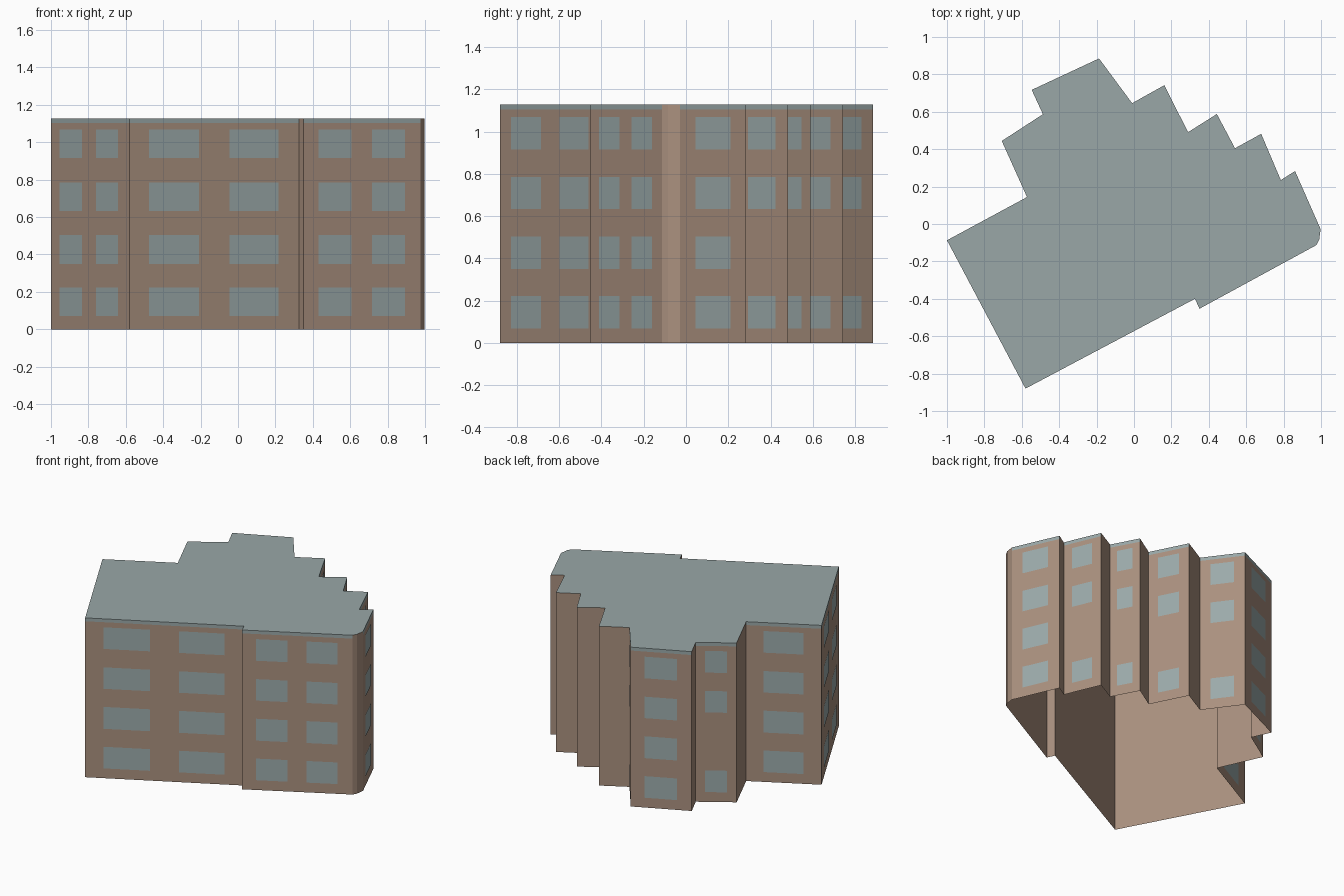
import bpy
import bmesh
from mathutils import Vector

cube = bpy.data.objects.get("Cube")
if cube:
    bpy.data.objects.remove(cube, do_unlink=True)

HEIGHT, BAND = 1.127, 1.103
ROWS = [(0.07, 0.223), (0.35, 0.505), (0.633, 0.785), (0.915, 1.068)]
ALL, GAP = (0, 1, 2, 3), (0, 2, 3)      # storeys with windows
MID = [(0.23, 0.76)]                    # one centred window along a wall
NONE = []

# Each corner with the wall that starts there: (x, y, window spans, storeys)
PLAN = [
    (-1.0, -0.087, [(0.11, 0.40), (0.58, 0.86)], ALL),
    (-0.58, -0.88, [(0.115, 0.41), (0.59, 0.878)], ALL),
    (0.326, -0.40, NONE, ALL),
    (0.35, -0.453, [(0.125, 0.41), (0.583, 0.865)], ALL),
    (0.975, -0.113, NONE, ALL),
    (0.99, -0.085, NONE, ALL),
    (0.998, -0.028, MID, ALL),
    (0.861, 0.283, NONE, ALL),
    (0.785, 0.235, MID, GAP),
    (0.68, 0.482, NONE, ALL),
    (0.54, 0.405, MID, GAP),
    (0.443, 0.588, NONE, ALL),
    (0.289, 0.491, MID, GAP),
    (0.162, 0.742, NONE, ALL),
    (-0.01, 0.646, MID, GAP),
    (-0.187, 0.885, MID, ALL),
    (-0.547, 0.717, NONE, ALL),
    (-0.487, 0.587, MID, GAP),
    (-0.707, 0.444, NONE, ALL),
    (-0.572, 0.144, MID, ALL),
]


def material(name, colour):
    mat = bpy.data.materials.new(name)
    mat.use_nodes = True
    mat.diffuse_color = (*colour, 1)
    bsdf = mat.node_tree.nodes["Principled BSDF"]
    bsdf.inputs["Base Color"].default_value = (*colour, 1)
    bsdf.inputs["Roughness"].default_value = 0.9
    return mat


def panel(bm, a, b, low, high):
    """Upright rectangle between two ground points."""
    corners = [(a.x, a.y, low), (b.x, b.y, low), (b.x, b.y, high), (a.x, a.y, high)]
    return bm.faces.new([bm.verts.new(c) for c in corners])


def finish(bm, name, mat):
    bmesh.ops.remove_doubles(bm, verts=bm.verts, dist=0.0001)
    mesh = bpy.data.meshes.new(name)
    bm.to_mesh(mesh)
    bm.free()
    mesh.materials.append(mat)
    obj = bpy.data.objects.new(name, mesh)
    bpy.context.collection.objects.link(obj)


brick = material("warm brown wall", (0.40, 0.28, 0.21))
slate = material("grey green roof", (0.32, 0.39, 0.39))
glass = material("pale grey glass", (0.33, 0.405, 0.405))

walls, roof, windows = bmesh.new(), bmesh.new(), bmesh.new()
points = [Vector((p[0], p[1], 0)) for p in PLAN]

for i, (_, _, spans, storeys) in enumerate(PLAN):
    a, b = points[i], points[(i + 1) % len(points)]
    along = b - a
    outward = Vector((along.y, -along.x, 0)).normalized() * 0.002
    # Walls with windows carry a roof coloured edge strip
    top = BAND if spans else HEIGHT
    panel(walls, a, b, 0, top)
    if spans:
        panel(roof, a, b, BAND, HEIGHT)
    # Thin window plates just proud of the wall
    for start, end in spans:
        for s in storeys:
            panel(windows, a + along * start + outward, a + along * end + outward, *ROWS[s])

# Flat roof slab; the shell stays open underneath
roof.faces.new([roof.verts.new((p.x, p.y, HEIGHT)) for p in points])

finish(walls, "outer_walls", brick)
finish(roof, "flat_roof", slate)
finish(windows, "window_panes", glass)
